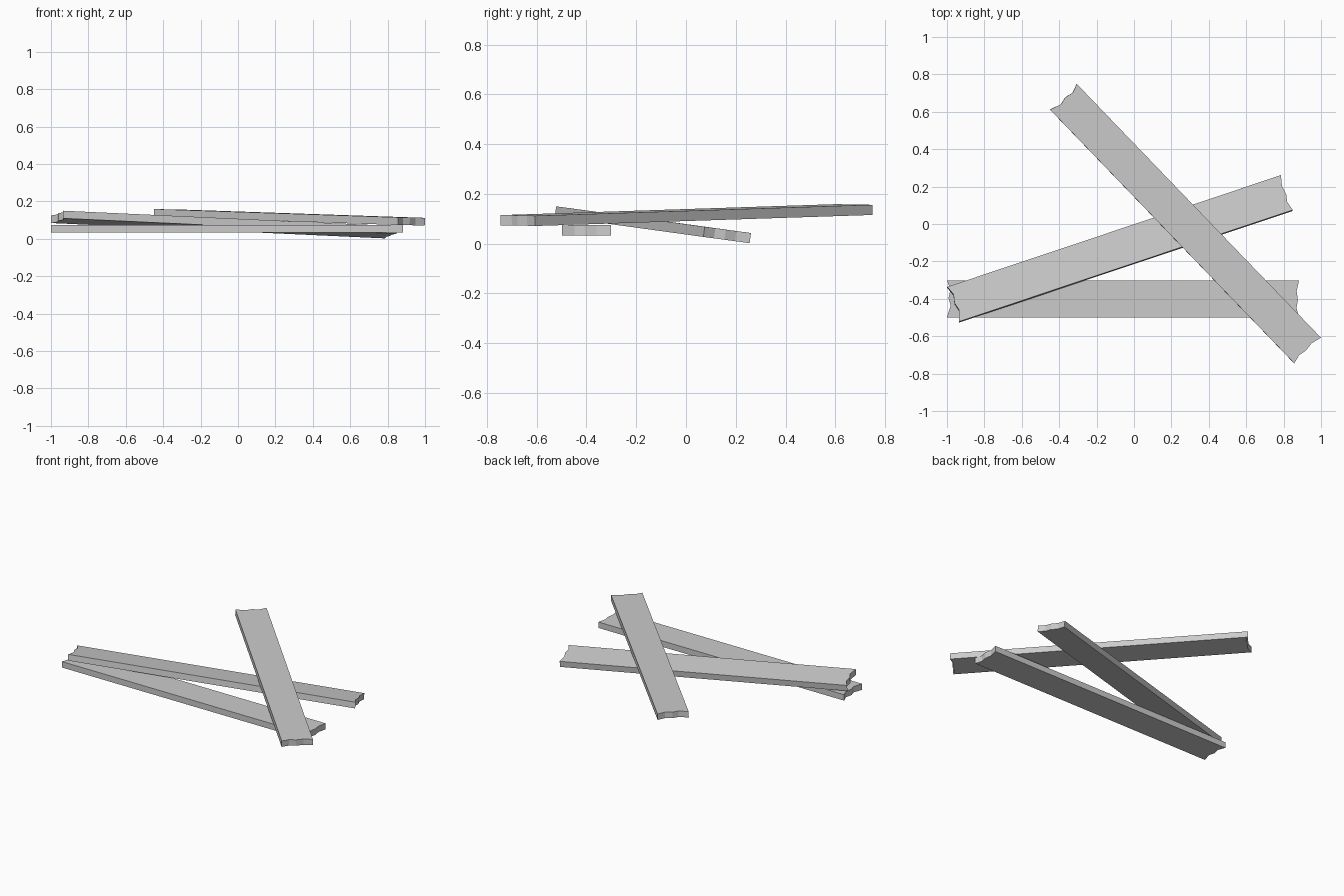
import bpy, bmesh
from math import radians

if "Cube" in bpy.data.objects:
    bpy.data.objects.remove(bpy.data.objects["Cube"])

L, W, T = 1.883, 0.198, 0.041   # plank length, width, thickness

# Splintered end profiles: (offset along plank, position across width)
RIGHT_END = [(0, 0), (-0.014, 0.05), (-0.006, 0.092), (-0.013, 0.14), (0, W)]
LEFT_END = [(0, W), (0.019, 0.149), (0.009, 0.103), (0.020, 0.062), (0, 0)]


def plank(name, loc, rot):
    """Extruded board with jagged ends, centred on its own origin."""
    outline = [(L / 2 + a, c - W / 2) for a, c in RIGHT_END]
    outline += [(-L / 2 + a, c - W / 2) for a, c in LEFT_END]
    bm = bmesh.new()
    face = bm.faces.new([bm.verts.new((x, y, -T / 2)) for x, y in outline])
    ext = bmesh.ops.extrude_face_region(bm, geom=[face])
    top = [v for v in ext["geom"] if isinstance(v, bmesh.types.BMVert)]
    bmesh.ops.translate(bm, verts=top, vec=(0, 0, T))
    bmesh.ops.recalc_face_normals(bm, faces=bm.faces)
    mesh = bpy.data.meshes.new(name)
    bm.to_mesh(mesh)
    bm.free()
    obj = bpy.data.objects.new(name, mesh)
    obj.location = loc
    obj.rotation_euler = [radians(a) for a in rot]
    bpy.context.collection.objects.link(obj)
    return obj


# Flat board, tilted board leaning on it, and the board lying across both
plank("bottom_plank", (-0.059, -0.4, 0.054), (0, 0, 0))
plank("middle_plank", (-0.075, -0.133, 0.076), (-7.3, 2.5, 18.5))
plank("top_plank", (0.275, 0.002, 0.115), (-0.8, 1.35, -46.1))
